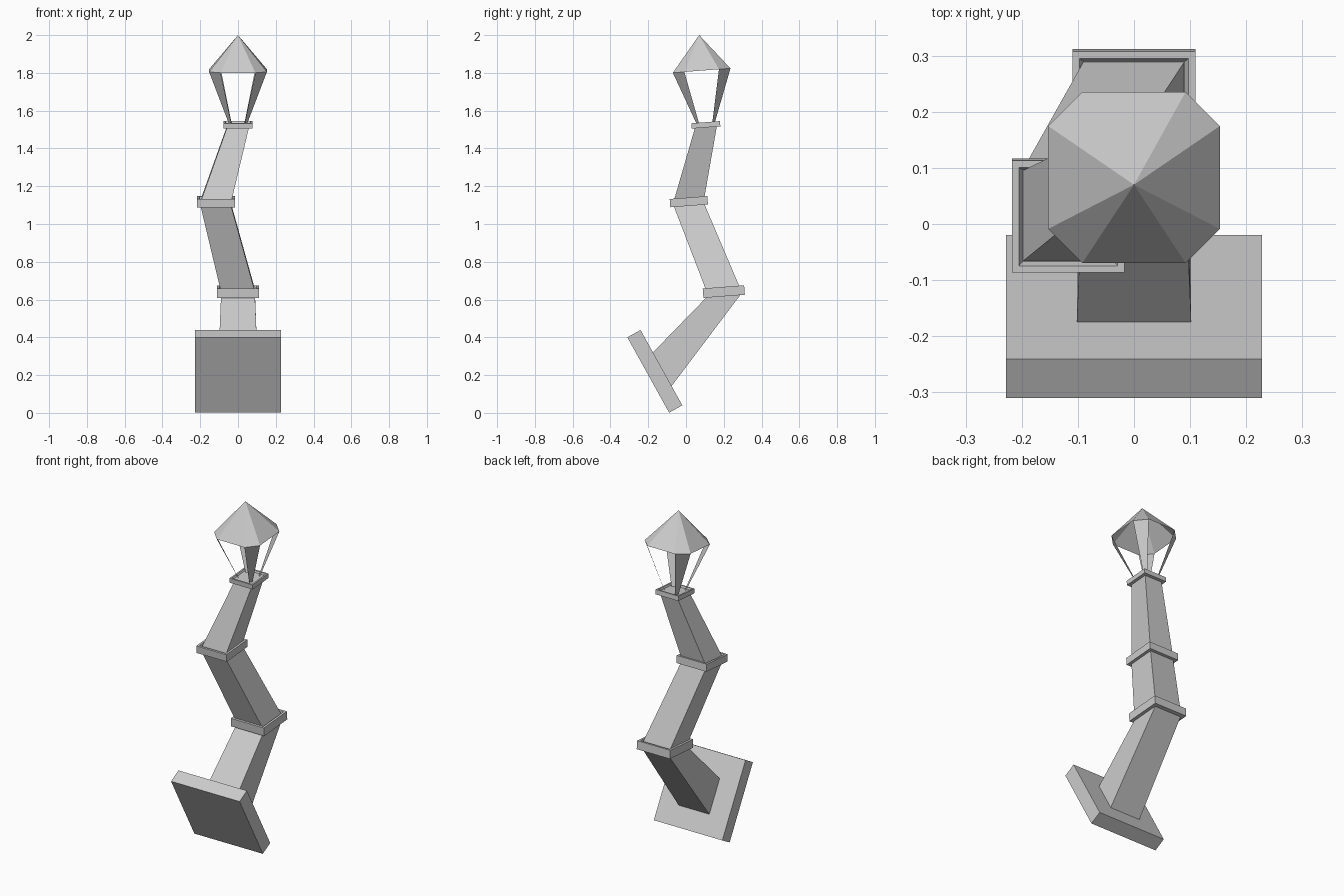
import bpy, bmesh
from math import radians
from mathutils import Matrix, Vector

if "Cube" in bpy.data.objects:
    bpy.data.objects.remove(bpy.data.objects["Cube"])

TILT = radians(4.4)


def frame(center, tilt=TILT):
    return Matrix.Translation(center) @ Matrix.Rotation(tilt, 4, 'X')


def finish(bm, name):
    bmesh.ops.recalc_face_normals(bm, faces=bm.faces)
    me = bpy.data.meshes.new(name)
    bm.to_mesh(me)
    bm.free()
    ob = bpy.data.objects.new(name, me)
    bpy.context.collection.objects.link(ob)
    return ob


def square(m, h, z=0):
    return [m @ Vector((sx * h, sy * h, z)) for sx, sy in ((-1, -1), (1, -1), (1, 1), (-1, 1))]


def octagon(m, h, k, z):
    pts = ((-k, -h), (k, -h), (h, -k), (h, k), (k, h), (-k, h), (-h, k), (-h, -k))
    return [m @ Vector((x, y, z)) for x, y in pts]


def loft(name, rings, caps=True):
    bm = bmesh.new()
    loops = [[bm.verts.new(p) for p in r] for r in rings]
    n = len(loops[0])
    for a, b in zip(loops, loops[1:]):
        for i in range(n):
            j = (i + 1) % n
            bm.faces.new((a[i], a[j], b[j], b[i]))
    if caps:
        bm.faces.new(loops[0])
        bm.faces.new(loops[-1])
    return finish(bm, name)


# tipped base plate
base = frame((0, -0.165, 0.22), radians(-61))
loft("base_plate", [square(base, 0.228, -0.04), square(base, 0.228, 0.04)])

# collars with a shallow recessed top: centre, half width, half height
collars = [((0, 0.2, 0.642), 0.11, 0.025),
           ((-0.117, 0.015, 1.118), 0.1, 0.022),
           ((0, 0.105, 1.525), 0.076, 0.014)]
for i, (c, w, h) in enumerate(collars):
    m = frame(c)
    loft(f"collar_{i + 1}", [square(m, w, -h), square(m, w, h),
                             square(m, w * 0.88, h), square(m, w * 0.82, h * 0.3)])

# bent post sections running between the plate and the collars
c1, c2, c3 = (frame(c[0]) for c in collars)
loft("lower_post", [square(base @ Matrix.Translation((0, 0.01, 0)), 0.102, 0.038), square(c1, 0.09, -0.02)])
loft("middle_post", [square(c1, 0.09, 0.005), square(c2, 0.081, -0.018)])
loft("upper_post", [square(c2, 0.081, 0.005), square(c3, 0.058, -0.01)])

# lantern: octagonal roof shell and four corner strips
top = octagon(c3, 0.153, 0.092, 0.288)
bottom = octagon(c3, 0.047, 0.034, 0.005)
bm = bmesh.new()
apex = bm.verts.new((0, 0.07, 2.0))
eave = [bm.verts.new(p) for p in top]
for i in range(8):
    bm.faces.new((eave[i], eave[(i + 1) % 8], apex))
finish(bm, "lantern_roof")

for n, i in enumerate((1, 3, 5, 7)):
    j = (i + 1) % 8
    bm = bmesh.new()
    bm.faces.new([bm.verts.new(p) for p in (bottom[i], bottom[j], top[j], top[i])])
    finish(bm, f"lantern_strut_{n + 1}")
